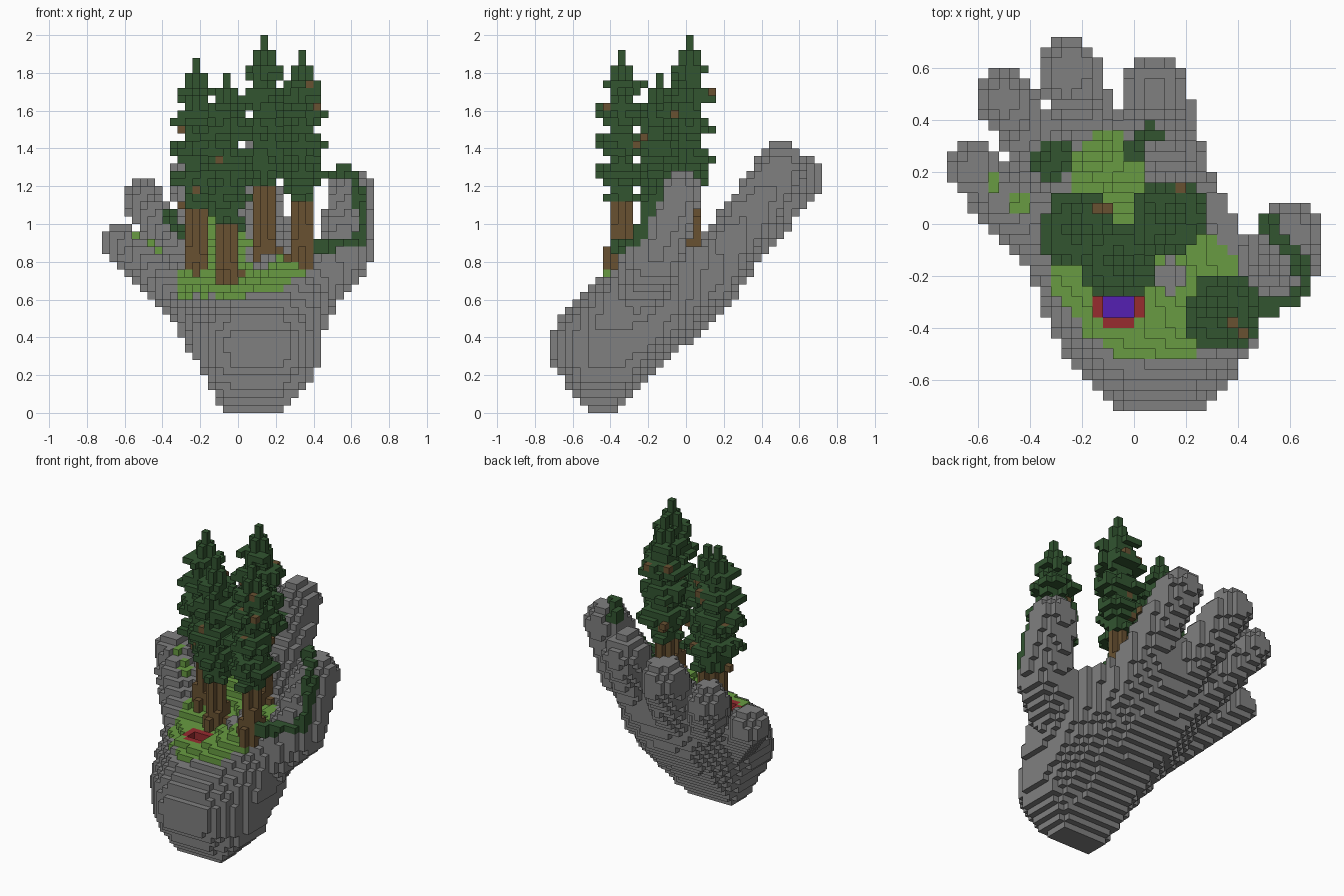
import bpy, bmesh, math, random
from mathutils import Vector

random.seed(4)
U = 0.04                      # block size
OFF = Vector((-0.72, -0.72, 0))

if "Cube" in bpy.data.objects:
    bpy.data.objects.remove(bpy.data.objects["Cube"])


def material(name, rgb):
    m = bpy.data.materials.new(name)
    m.use_nodes = True
    m.diffuse_color = (*rgb, 1)
    m.node_tree.nodes["Principled BSDF"].inputs["Base Color"].default_value = (*rgb, 1)
    return m


MATS = [material("stone grey", (0.215, 0.215, 0.215)),
        material("grass green", (0.138, 0.33, 0.054)),
        material("leaf green", (0.032, 0.09, 0.03)),
        material("bark brown", (0.14, 0.083, 0.031)),
        material("rim red", (0.31, 0.025, 0.028)),
        material("pool purple", (0.09, 0.014, 0.45))]
GREY, GRASS, LEAF, BARK, RED, PURPLE = range(len(MATS))


def centre(v):
    return OFF + Vector(v) * U + Vector((U, U, U)) / 2


def cell(p):
    return tuple(math.floor(c / U + 1e-4) for c in Vector(p) - OFF)


def lerp_table(table, t):
    """Piecewise linear lookup, clamped at both ends."""
    if t <= table[0][0]:
        return table[0][1]
    for (a, fa), (b, fb) in zip(table, table[1:]):
        if t <= b:
            return fa + (fb - fa) * (t - a) / (b - a)
    return table[-1][1]


def build_blocks(name, blocks):
    """Mesh the outer faces of a dictionary of cell -> material index."""
    bm = bmesh.new()
    verts = {}

    def vert(key):
        if key not in verts:
            verts[key] = bm.verts.new(OFF + Vector(key) * U)
        return verts[key]

    for v, colour in blocks.items():
        for axis in range(3):
            b, c = (axis + 1) % 3, (axis + 2) % 3
            for side in (0, 1):
                near = list(v)
                near[axis] += 1 if side else -1
                if tuple(near) in blocks:
                    continue
                ring = []
                for db, dc in ((0, 0), (1, 0), (1, 1), (0, 1)):
                    k = list(v)
                    k[axis] += side
                    k[b] += db
                    k[c] += dc
                    ring.append(vert(tuple(k)))
                face = bm.faces.new(ring if side else ring[::-1])
                face.material_index = colour
    mesh = bpy.data.meshes.new(name)
    bm.to_mesh(mesh)
    bm.free()
    for m in MATS:
        mesh.materials.append(m)
    obj = bpy.data.objects.new(name, mesh)
    bpy.context.collection.objects.link(obj)


def add_limb(blocks, p, rp, q, rq, colour, squash=1):
    """Fill a tapered rounded limb between two points, narrowed along x by squash."""
    scale = Vector((squash, 1, 1))
    p, q, r = Vector(p), Vector(q), max(rp, rq)
    lo = cell([min(a, b) - r for a, b in zip(p, q)])
    hi = cell([max(a, b) + r for a, b in zip(p, q)])
    p, q = p * scale, q * scale
    axis = q - p
    for i in range(lo[0], hi[0] + 1):
        for j in range(lo[1], hi[1] + 1):
            for k in range(max(0, lo[2]), hi[2] + 1):
                c = centre((i, j, k)) * scale
                t = min(1, max(0, (c - p).dot(axis) / axis.length_squared))
                if (c - p - axis * t).length <= rp + (rq - rp) * t:
                    blocks[i, j, k] = colour


# Palm profiles: side edges, upper and lower surfaces along y, underside along x
LEFT_EDGE = [(-.72, -.04), (-.6, -.2), (-.48, -.28), (-.36, -.36), (-.24, -.38),
             (-.1, -.46), (0, -.48), (.1, -.42), (.2, -.36), (.32, -.28), (.4, -.18)]
RIGHT_EDGE = [(-.72, .28), (-.6, .38), (-.48, .46), (-.36, .5), (-.24, .5),
              (-.1, .46), (0, .4), (.1, .34), (.2, .28), (.4, .18)]
TOP = [(-.72, .42), (-.68, .5), (-.6, .58), (-.52, .63), (-.44, .68), (-.2, .69),
       (0, .79), (.1, .88), (.2, .96), (.4, 1.08)]
UNDER_Y = [(-.72, .26), (-.6, .1), (-.52, 0), (-.37, 0), (-.24, .15), (-.12, .27),
           (.07, .41), (.2, .53), (.4, .82)]
UNDER_X = [(-.68, .76), (-.52, .64), (-.36, .48), (-.2, .24), (-.12, .1), (-.08, 0),
           (.2, 0), (.28, .06), (.36, .12), (.4, .16), (.44, .32), (.48, .52), (.52, .6)]

hand = {}
for i in range(36):
    for j in range(28):
        x, y, _ = centre((i, j, 0))
        left, right = lerp_table(LEFT_EDGE, y), lerp_table(RIGHT_EDGE, y)
        if not left <= x <= right:
            continue
        top, under = lerp_table(TOP, y), lerp_table(UNDER_Y, y)
        u = abs(2 * x - left - right) / (right - left)
        rounding = (top - under) / 2 * (1 - (1 - u ** 2.6) ** (1 / 2.6))
        top -= rounding * min(1, max(0, -y * 5 - .6))
        # the thumb side of the back curves up further
        under += rounding * (1.5 if 2 * x > left + right and y > -.3 else 1)
        under = (under ** 3 + lerp_table(UNDER_X, x) ** 3) ** (1 / 3)
        # raised ground towards the thumb
        rim = min(.18, .55 * max(0, x))
        top += rim * max(0, min(1, y * 4 + 2.4, .4 - y * 4))
        for k in range(50):
            if under <= k * U + U / 2 <= top:
                hand[i, j, k] = GREY

# Fingers and two-part thumb
for base, rb, tip, rt, squash in [
        ((-.3, -.1, .6), .12, (-.61, .21, .89), .112, 1),
        ((-.2, .05, .67), .125, (-.5, .48, 1.12), .12, 1.15),
        ((-.06, .1, .68), .145, (-.25, .585, 1.24), .135, 1.15),
        ((.19, .12, .72), .145, (.08, .51, 1.305), .133, 1.12),
        ((.32, -.28, .58), .16, (.55, -.17, .82), .155, 1),
        ((.55, -.17, .82), .155, (.6, -.04, 1.16), .122, 1)]:
    add_limb(hand, base, rb, tip, rt, GREY, squash)


def top_of(blocks, i, j):
    return max((k for k in range(50) if (i, j, k) in blocks), default=None)


# Grass, moss and a bare rock on the palm
def ellipse(x, y, cx, cy, rx, ry):
    return ((x - cx) / rx) ** 2 + ((y - cy) / ry) ** 2 < 1


MOSS = [(-.31, .25, .08, .08), (.06, .34, .07, .04), (0, .28, .05, .05)]
LAWN = [(.08, -.25, .33, .28), (-.22, -.15, .11, .17), (-.1, .14, .16, .22),
        (-.54, .16, .03, .05), (-.44, .08, .05, .05)]
for i in range(36):
    for j in range(36):
        k = top_of(hand, i, j)
        if k is None:
            continue
        x, y, _ = centre((i, j, k))
        if ellipse(x, y, .14, -.2, .07, .07):
            hand[i, j, k + 1] = GREY
        elif any(ellipse(x, y, *e) for e in MOSS):
            hand[i, j, k] = LEAF
        elif any(ellipse(x, y, *e) for e in LAWN):
            hand[i, j, k] = GRASS
            hand[i, j, k - 1] = GRASS

# Sunken pool with a red rim and grassy corners
i0, j0, _ = cell((-.16, -.4, 0))
RIM = 16
for i in range(i0, i0 + 5):
    for j in range(j0, j0 + 4):
        side, end = i in (i0, i0 + 4), j in (j0, j0 + 3)
        for k in range(RIM - 3, RIM + 6):
            hand.pop((i, j, k), None)
        if side or end:
            for k in range(RIM - 3, RIM + 1):
                hand[i, j, k] = GRASS if side and j == j0 else RED
        else:
            hand[i, j, RIM - 3] = PURPLE
    # level turf in front of the rim
    hand[i, j0 - 1, RIM] = hand[i, j0 - 1, RIM - 1] = GRASS

# Vine wrapped round the thumb
VINE = [(.42, -.38, .88), (.54, -.3, .9), (.66, -.26, .92), (.66, -.2, 1.08),
        (.62, -.12, 1.23), (.56, -.06, 1.29), (.5, .02, 1.22)]
vine = {}
for a, b in zip(VINE, VINE[1:]):
    add_limb(vine, a, .035, b, .035, LEAF)
hand = {v: c for v, c in hand.items() if v not in vine}
build_blocks("thumb_vine", vine)
build_blocks("hand", hand)


# Conifers: stepped crown in tiers over a rooted trunk
def build_tree(name, x, y, top, crown_base):
    ci, cj, tip = cell((x, y, top - U / 2))
    base = cell((x, y, crown_base))[2]
    ground = top_of(hand, ci, cj)
    blocks = {}
    for di in range(-2, 3):
        for dj in range(-2, 3):
            d = math.hypot(di, dj)
            if d <= 1:
                height = tip - 8
            elif d < 1.5:
                height = ground + random.randint(2, 6)
            elif d < 2.1:
                height = ground + random.randint(-1, 3)
            else:
                continue
            for k in range(ground - 2, height):
                blocks[ci + di, cj + dj, k] = BARK
    for k in range(base, tip + 1):
        t = tip - k
        tier = (1, .66, .5, .8)[t % 4]
        r = t // 2 if t < 4 else min(3.4, 1.1 + .35 * t) * tier
        if k < base + 2:
            r = min(r, 1.8)
        for di in range(-3, 4):
            for dj in range(-3, 4):
                d = math.hypot(di, dj)
                if d <= r + (random.uniform(-.7, .6) if r > 1 else 0):
                    speck = d > 1.2 and random.random() < .045
                    blocks[ci + di, cj + dj, k] = BARK if speck else LEAF
    build_blocks(name, blocks)


build_tree("tree_right", -.22, -.02, 1.88, 1.08)
build_tree("tree_front", -.06, -.14, 1.8, 1.0)
build_tree("tree_back", .14, .02, 2.0, 1.2)
build_tree("tree_left", .34, -.34, 1.92, 1.12)
